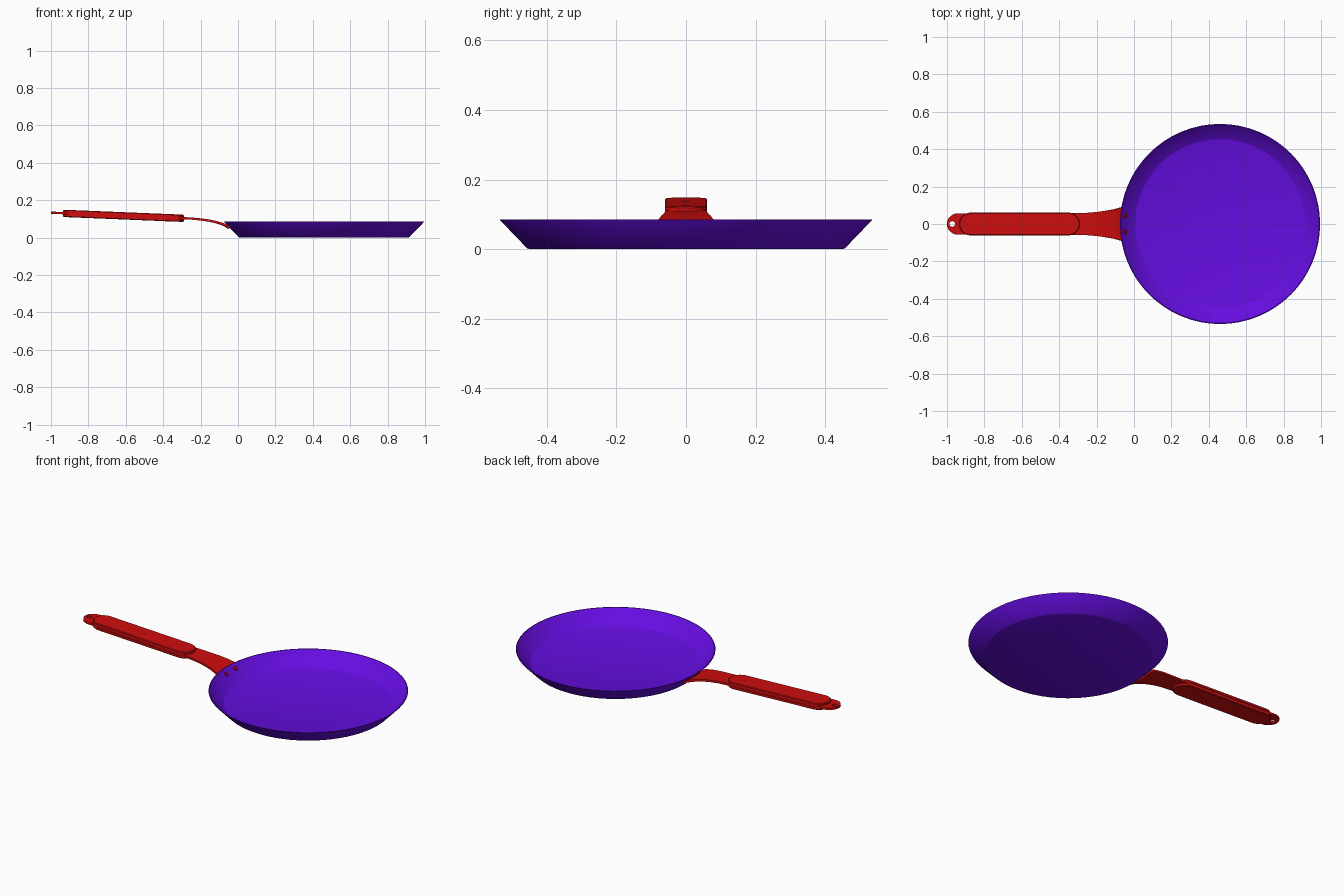
import bpy, bmesh, math
from mathutils import Matrix, Vector

if "Cube" in bpy.data.objects:
    bpy.data.objects.remove(bpy.data.objects["Cube"])

PAN_X = 0.46


def material(name, rgb):
    m = bpy.data.materials.new(name)
    m.diffuse_color = (*rgb, 1)
    m.use_nodes = True
    m.node_tree.nodes["Principled BSDF"].inputs["Base Color"].default_value = m.diffuse_color
    return m


purple = material("purple_enamel", (0.13, 0.004, 0.75))
red = material("red_handle", (0.62, 0.004, 0.004))


def finish(name, bm, mat, angle=35):
    bmesh.ops.recalc_face_normals(bm, faces=bm.faces)
    me = bpy.data.meshes.new(name)
    bm.to_mesh(me)
    bm.free()
    ob = bpy.data.objects.new(name, me)
    bpy.context.collection.objects.link(ob)
    me.materials.append(mat)
    bpy.ops.object.select_all(action='DESELECT')
    bpy.context.view_layer.objects.active = ob
    ob.select_set(True)
    bpy.ops.object.shade_smooth_by_angle(angle=math.radians(angle))
    return ob


def lathe(name, profile, loc, mat, n, axis=(0, 0, 1)):
    """Spin (radius, height) points around the given axis."""
    bm = bmesh.new()
    vs = [bm.verts.new((r, 0, z)) for r, z in profile]
    es = [bm.edges.new(p) for p in zip(vs, vs[1:])]
    bmesh.ops.spin(bm, geom=vs + es, cent=(0, 0, 0), axis=(0, 0, 1),
                   angle=2 * math.pi, steps=n)
    bmesh.ops.remove_doubles(bm, verts=bm.verts, dist=1e-5)
    rot = Vector(axis).to_track_quat('Z', 'Y').to_matrix().to_4x4()
    bmesh.ops.transform(bm, matrix=Matrix.Translation(loc) @ rot, verts=bm.verts)
    return finish(name, bm, mat)


# Pan: thin flared wall with a flat floor
lathe("pan_body", [(0, 0), (0.45, 0), (0.457, 0.003), (0.533, 0.082), (0.535, 0.085),
                   (0.53, 0.0855), (0.456, 0.008), (0.45, 0.006), (0, 0.006)],
      (PAN_X, 0, 0), purple, 64)


# Handle strip: (x, z, half width) stations, curving down to the pan wall
def line_z(x):
    return 0.131 - 0.041 * (x + 0.95)


stations = []
for i in range(9):
    a = math.radians(5 + i * 85 / 8)
    x = -0.94 - 0.06 * math.cos(a)
    stations.append((x, line_z(x), 0.057 * math.sin(a)))
stations += [(-0.6, line_z(-0.6), 0.057), (-0.3, 0.104, 0.058), (-0.25, 0.1015, 0.06),
             (-0.2, 0.097, 0.064), (-0.16, 0.0915, 0.07), (-0.125, 0.084, 0.076),
             (-0.095, 0.075, 0.083), (-0.072, 0.0665, 0.09), (-0.053, 0.054, 0.086)]
bm = bmesh.new()
rows = []
for x, z, w in stations:
    follow = max(0, min(1, (x + 0.2) / 0.13))
    row = []
    for k in range(9):
        y = w * (k / 4 - 1)
        dx = follow * (0.51 - math.sqrt(0.51 ** 2 - y * y))
        row.append(bm.verts.new((x + dx, y, z)))
    rows.append(row)
for a, b in zip(rows, rows[1:]):
    for k in range(8):
        bm.faces.new((a[k], a[k + 1], b[k + 1], b[k]))
strip = finish("handle_strip", bm, red)
sol = strip.modifiers.new("thickness", 'SOLIDIFY')
sol.thickness = 0.012
sol.offset = 0

# Hanging hole
bm = bmesh.new()
bmesh.ops.create_cone(bm, cap_ends=True, segments=24, radius1=0.015, radius2=0.015, depth=0.1,
                      matrix=Matrix.Translation((-0.972, 0, 0.132)))
cutter = finish("hole_cutter", bm, red)
cutter.hide_render = True
cut = strip.modifiers.new("hole", 'BOOLEAN')
cut.object = cutter
cut.solver = 'EXACT'
bpy.ops.object.select_all(action='DESELECT')
bpy.context.view_layer.objects.active = strip
strip.select_set(True)
for m in ("thickness", "hole"):
    bpy.ops.object.modifier_apply(modifier=m)
bpy.data.objects.remove(cutter)
bpy.ops.object.shade_smooth_by_angle(angle=math.radians(35))


# Grip: rounded slabs above and below the strip
def grip_slab(name, side):
    bm = bmesh.new()
    r, x0, x1 = 0.061, -0.935, -0.29
    levels = [(0.004, 0), (0.016, 0), (0.0195, 0.004)]
    rings = []
    for h, inset in levels:
        ring = []
        for i in range(34):
            end, j = divmod(i, 17)
            a = -math.pi / 2 + math.pi * (j / 16 + end)
            x = (x0 + r if end else x1 - r) + (r - inset) * math.cos(a)
            ring.append(bm.verts.new((x, (r - inset) * math.sin(a), line_z(x) - 0.001 + side * h)))
        rings.append(ring)
    for a, b in zip(rings, rings[1:]):
        for i in range(34):
            bm.faces.new((a[i], a[(i + 1) % 34], b[(i + 1) % 34], b[i]))
    bm.faces.new(rings[0])
    bm.faces.new(rings[-1])
    return finish(name, bm, red)


grip_slab("grip_top", 1)
grip_slab("grip_bottom", -1)

# Flush grip pins, top and bottom
for i, x in enumerate((-0.62, -0.38)):
    for tag, s in (("top", 1), ("bottom", -1)):
        lathe(f"grip_pin_{tag}_{i}", [(0, -0.004), (0.011, -0.004), (0.011, 0.0005), (0, 0.0008)],
              (x, 0, line_z(x) - 0.001 + s * 0.0195), red, 20, (0.041 * s, 0, s))

# Rivets on the inside of the pan wall
for i, y in enumerate((-0.043, 0.043)):
    wall_r = 0.509
    ang = math.asin(y / wall_r)
    lathe(f"pan_rivet_{i}", [(0, -0.014), (0.012, -0.014), (0.012, 0.003), (0.008, 0.007), (0, 0.008)],
          (PAN_X - wall_r * math.cos(ang), y, 0.064), red, 20,
          (0.72 * math.cos(ang), -0.72 * math.sin(ang), 0.69))
